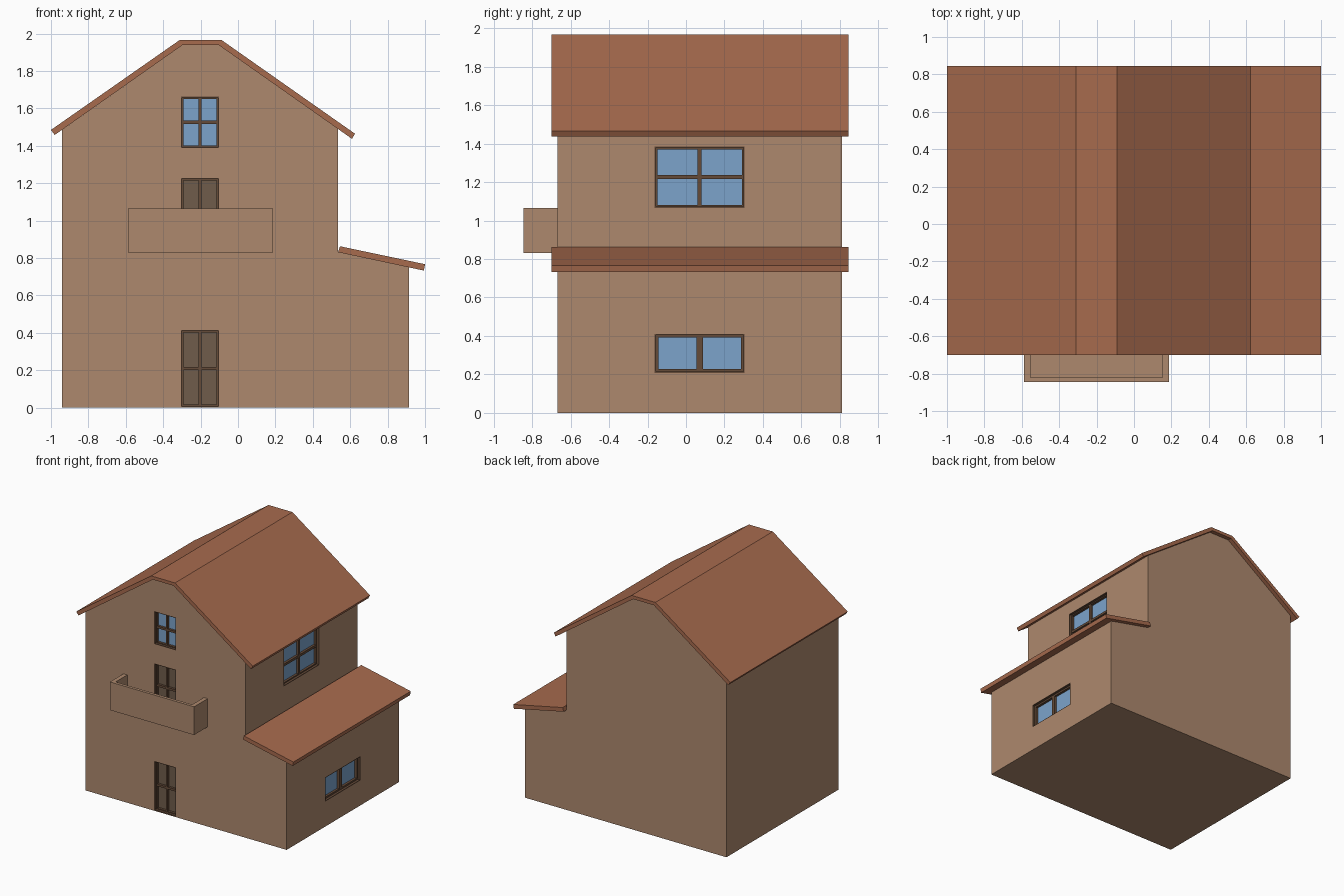
import bpy, bmesh

if "Cube" in bpy.data.objects:
    bpy.data.objects.remove(bpy.data.objects["Cube"])

def material(name, rgb):
    m = bpy.data.materials.new(name)
    m.diffuse_color = (*rgb, 1)
    m.use_nodes = True
    m.node_tree.nodes["Principled BSDF"].inputs["Base Color"].default_value = m.diffuse_color
    return m

WALL = material("wall", (0.42, 0.25, 0.155))
ROOF = material("roof", (0.39, 0.147, 0.076))
FRAME = material("frame", (0.13, 0.07, 0.04))
GLASS = material("glass", (0.2, 0.37, 0.6))
DOOR = material("door", (0.16, 0.107, 0.07))

def finish(name, bm, mat):
    bmesh.ops.recalc_face_normals(bm, faces=bm.faces)
    me = bpy.data.meshes.new(name)
    bm.to_mesh(me)
    bm.free()
    ob = bpy.data.objects.new(name, me)
    bpy.context.collection.objects.link(ob)
    if mat:
        me.materials.append(mat)
    return ob

def prism(name, pts, y0, y1, mat):
    """Extrude an x-z profile along y."""
    bm = bmesh.new()
    f = bm.faces.new([bm.verts.new((x, y0, z)) for x, z in pts])
    ext = bmesh.ops.extrude_face_region(bm, geom=[f])["geom"]
    verts = [v for v in ext if isinstance(v, bmesh.types.BMVert)]
    bmesh.ops.translate(bm, vec=(0, y1 - y0, 0), verts=verts)
    return finish(name, bm, mat)

def boxes(name, spans, mat):
    """One object from boxes given as (corner, opposite corner)."""
    bm = bmesh.new()
    for a, b in spans:
        vs = bmesh.ops.create_cube(bm, size=1)["verts"]
        for v in vs:
            v.co = [(p + q) / 2 + c * abs(q - p) for p, q, c in zip(a, b, v.co)]
    return finish(name, bm, mat)

# House body and roofs
Y0, Y1 = -0.667, 0.81
body = prism("house_walls", [(-0.94, 0), (0.915, 0), (0.915, 0.752), (0.535, 0.832),
             (0.535, 1.49), (-0.105, 1.94), (-0.295, 1.94), (-0.94, 1.486)], Y0, Y1, WALL)
prism("main_roof", [(-1, 1.485), (-0.31, 1.967), (-0.09, 1.967), (0.625, 1.465),
      (0.61, 1.437), (-0.105, 1.94), (-0.295, 1.94), (-0.98, 1.458)], -0.70, 0.845, ROOF)
prism("side_roof", [(0.545, 0.863), (1.0, 0.767), (0.994, 0.733), (0.535, 0.831)],
      -0.70, 0.845, ROOF)

# Balcony: floor, front and two sides
bx0, bx1, by, bz0, bz1 = -0.588, 0.187, -0.845, 0.83, 1.065
boxes("balcony", [((bx0, by, bz0), (bx1, Y0, bz0 + 0.02)),
                  ((bx0, by, bz0), (bx1, by + 0.025, bz1)),
                  ((bx0, by, bz0), (bx0 + 0.035, Y0, bz1)),
                  ((bx1 - 0.035, by, bz0), (bx1, Y0, bz1))], WALL)

def opening(name, wall_x, u0, u1, z0, z1, border, bar, cross, pane_mat):
    """Recessed window or door; wall_x is None on the front wall."""
    def span(a0, a1, b0, b1, d0, d1):
        if wall_x is None:
            return (a0, Y0 + d0, b0), (a1, Y0 + d1, b1)
        return (wall_x - d1, a0, b0), (wall_x - d0, a1, b1)

    def ring(w, d0, d1):
        return [span(u0, u0 + w, z0, z1, d0, d1), span(u1 - w, u1, z0, z1, d0, d1),
                span(u0, u1, z0, z0 + w, d0, d1), span(u0, u1, z1 - w, z1, d0, d1)]

    cutter = boxes(name + "_cutter", [span(u0, u1, z0, z1, -0.05, 0.05)], None)
    cutter.hide_render = True
    cutter.hide_viewport = True
    mod = body.modifiers.new(name, "BOOLEAN")
    mod.operation, mod.solver, mod.object = "DIFFERENCE", "EXACT", cutter

    # Lining flush with the wall, then recessed border and glazing bars
    um, zm = (u0 + u1) / 2, (z0 + z1) / 2
    parts = ring(0.006, 0, 0.045) + ring(border, 0.02, 0.045)
    parts.append(span(um - bar / 2, um + bar / 2, z0, z1, 0.02, 0.045))
    if cross:
        parts.append(span(u0, u1, zm - bar / 2, zm + bar / 2, 0.02, 0.045))
    boxes(name + "_frame", parts, FRAME)
    boxes(name + "_panes", [span(u0, u1, z0, z1, 0.04, 0.06)], pane_mat)

# Front door, balcony door and windows
opening("front_door", None, -0.305, -0.102, 0.004, 0.415, 0.013, 0.018, True, DOOR)
opening("balcony_door", None, -0.305, -0.102, 0.85, 1.228, 0.013, 0.018, True, DOOR)
opening("attic_window", None, -0.305, -0.102, 1.388, 1.663, 0.013, 0.018, True, GLASS)
opening("upper_side_window", 0.535, -0.163, 0.305, 1.066, 1.385, 0.015, 0.02, True, GLASS)
opening("lower_side_window", 0.915, -0.163, 0.305, 0.208, 0.411, 0.02, 0.033, False, GLASS)
